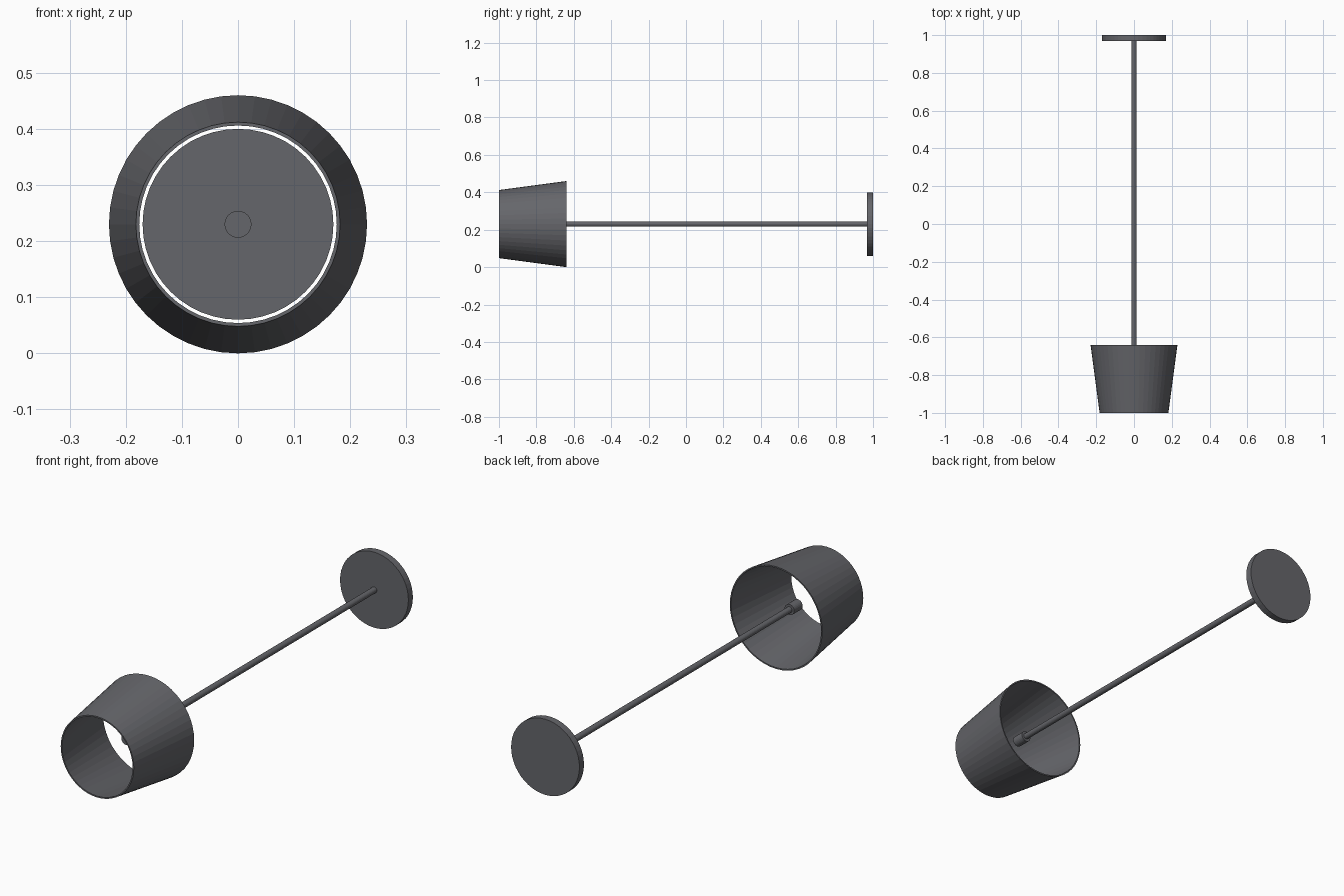
import bpy, bmesh, math
from mathutils import Matrix

cube = bpy.data.objects.get("Cube")
if cube:
    bpy.data.objects.remove(cube, do_unlink=True)

AXIS_Z = 0.23   # height of the lamp's long axis, which runs along y

metal = bpy.data.materials.new("dark grey")
metal.use_nodes = True
GREY = (0.13, 0.132, 0.145, 1)
metal.diffuse_color = GREY
metal.node_tree.nodes["Principled BSDF"].inputs["Base Color"].default_value = GREY


def lathe(name, profile, sides, closed=False):
    """Turn a profile of (radius, y) points around the long axis."""
    bm = bmesh.new()
    rings = []
    for radius, y in profile:
        ring = []
        for i in range(sides):
            a = 2 * math.pi * i / sides
            ring.append(bm.verts.new((radius * math.sin(a), y, radius * math.cos(a))))
        rings.append(ring)
    pairs = list(zip(rings, rings[1:]))
    if closed:
        pairs.append((rings[-1], rings[0]))
    else:
        bm.faces.new(rings[0])
        bm.faces.new(rings[-1])
    for r0, r1 in pairs:
        for i in range(sides):
            j = (i + 1) % sides
            bm.faces.new((r0[i], r0[j], r1[j], r1[i]))
    bmesh.ops.recalc_face_normals(bm, faces=bm.faces)
    bmesh.ops.transform(bm, matrix=Matrix.Translation((0, 0, AXIS_Z)), verts=bm.verts)
    mesh = bpy.data.meshes.new(name)
    bm.to_mesh(mesh)
    bm.free()
    mesh.materials.append(metal)
    obj = bpy.data.objects.new(name, mesh)
    bpy.context.collection.objects.link(obj)
    return obj


# Open tapered shade with a thin wall
lathe("shade", [(0.182, -1), (0.23, -0.64), (0.224, -0.64), (0.176, -1)], 48, closed=True)
# Round base plate, stem and bulb socket
lathe("base", [(0.17, 0.968), (0.17, 1)], 48)
lathe("stem", [(0.0135, -0.74), (0.0135, 0.97)], 24)
lathe("socket", [(0.024, -0.795), (0.024, -0.735)], 24)
